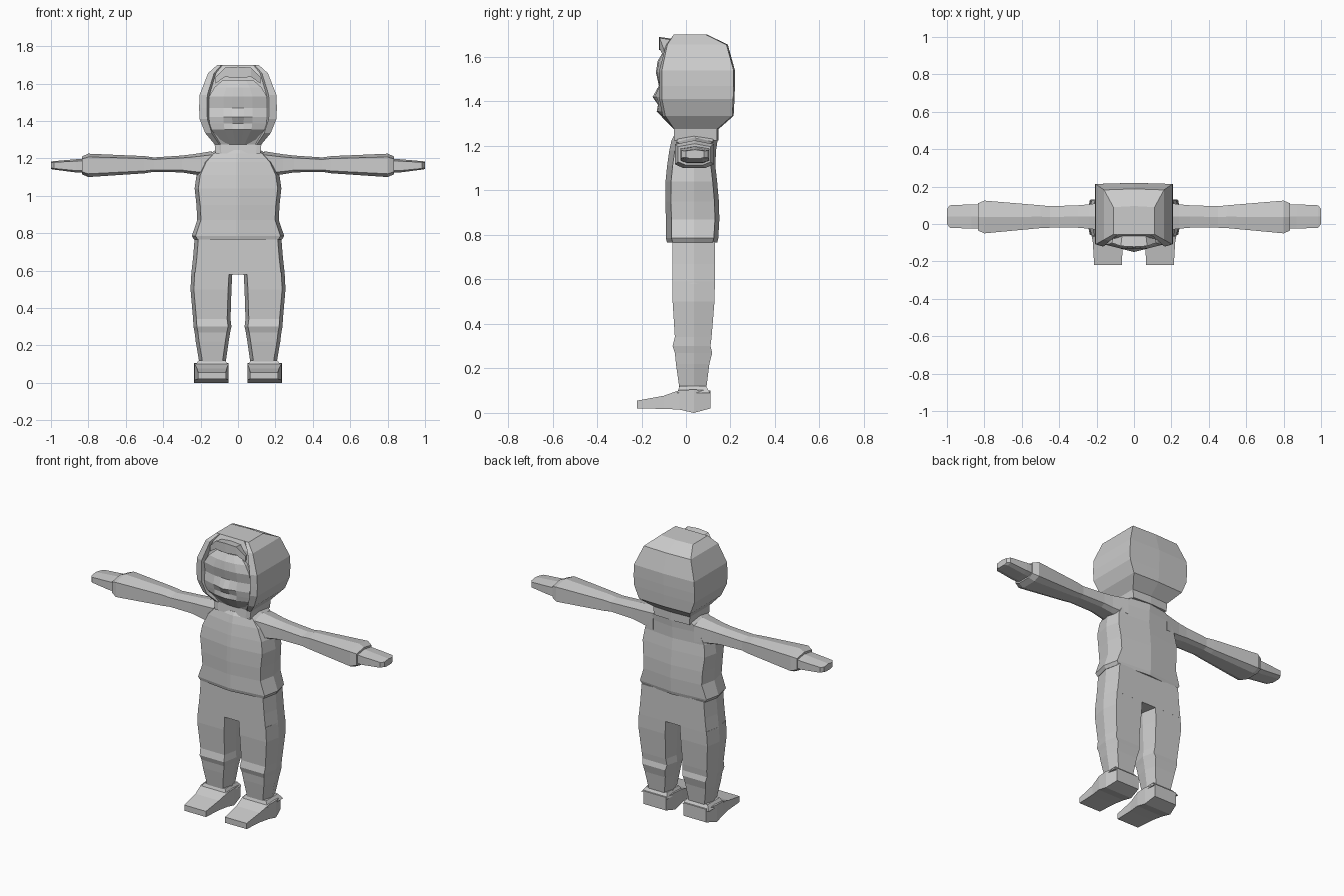
import bpy, bmesh

mat = bpy.data.materials.new("plain_grey")
mat.diffuse_color = (0.6, 0.6, 0.6, 1)


def loft(name, rings):
    """Skin a list of equal-length point rings and cap both ends."""
    bm = bmesh.new()
    vs = [[bm.verts.new(p) for p in r] for r in rings]
    n = len(rings[0])
    for a, b in zip(vs, vs[1:]):
        for i in range(n):
            j = (i + 1) % n
            bm.faces.new((a[i], a[j], b[j], b[i]))
    bm.faces.new(vs[0])
    bm.faces.new(vs[-1])
    bmesh.ops.recalc_face_normals(bm, faces=bm.faces)
    me = bpy.data.meshes.new(name)
    bm.to_mesh(me)
    bm.free()
    me.materials.append(mat)
    ob = bpy.data.objects.new(name, me)
    bpy.context.collection.objects.link(ob)
    return ob


def pair(name, rings):
    """Loft a part on both sides of the body."""
    loft("left_" + name, rings)
    loft("right_" + name, [[(-x, y, z) for x, y, z in r] for r in rings])


def sym(half, z):
    """Close a half outline (first and last point on x = 0) into a full ring."""
    return [(x, y, z) for x, y in half] + [(-x, y, z) for x, y in half[-2:0:-1]]


# Jacket: z, half width, front, back, corner inset
jacket = [(0.765, 0.235, -0.085, 0.14, 0.02), (0.785, 0.247, -0.09, 0.145, 0.02),
          (0.87, 0.218, -0.09, 0.15, 0.02), (0.95, 0.222, -0.093, 0.148, 0.02),
          (1.04, 0.232, -0.092, 0.14, 0.02), (1.11, 0.222, -0.085, 0.132, 0.02),
          (1.18, 0.20, -0.075, 0.135, 0.03), (1.225, 0.15, -0.065, 0.142, 0.02),
          (1.245, 0.12, -0.055, 0.142, 0.02)]
loft("jacket", [sym([(0, f), (0.012, f), (w - c, f + 0.025), (w, 0.035),
                     (w - c, b - 0.02), (0, b)], z) for z, w, f, b, c in jacket])

# Sleeves and hands: x, bottom, top, front, back
def arm_ring(x, z0, z1, y0, y1):
    m, h = (y0 + y1) / 2, z1 - z0
    lo, hi = z0 + 0.14 * h, z1 - 0.14 * h
    q = (y1 - y0) * 0.22
    return [(x, m, z1), (x, y1, hi), (x, y1, lo), (x, y1 - q, z0),
            (x, y0 + q, z0), (x, y0, lo), (x, y0, hi)]


sleeve = [(0.14, 1.10, 1.238, -0.04, 0.12), (0.24, 1.115, 1.222, -0.025, 0.105),
          (0.30, 1.125, 1.215, -0.02, 0.10), (0.45, 1.128, 1.205, -0.02, 0.095),
          (0.50, 1.12, 1.212, -0.022, 0.10), (0.80, 1.10, 1.225, -0.05, 0.125),
          (0.835, 1.115, 1.21, -0.035, 0.11)]
pair("sleeve", [arm_ring(*s) for s in sleeve])
hand = [(0.80, 1.122, 1.20, -0.025, 0.105), (0.87, 1.125, 1.195, -0.025, 0.105),
        (0.985, 1.14, 1.185, -0.02, 0.10), (1.0, 1.143, 1.183, 0.0, 0.08)]
pair("hand", [arm_ring(*s) for s in hand])

# Trouser hips
loft("hips", [sym([(0, -0.06), (w - 0.02, -0.06), (w, 0.035), (w - 0.02, 0.13), (0, 0.13)], z)
              for z, w in [(0.58, 0.25), (0.67, 0.24), (0.77, 0.232)]])

# Trouser legs: z, inner, outer, front, back
legs = [(0.59, 0.03, 0.249, -0.06, 0.13), (0.50, 0.035, 0.254, -0.06, 0.128),
        (0.34, 0.04, 0.24, -0.05, 0.115), (0.30, 0.035, 0.238, -0.06, 0.11),
        (0.27, 0.042, 0.232, -0.05, 0.118), (0.22, 0.05, 0.226, -0.045, 0.105),
        (0.115, 0.065, 0.208, -0.03, 0.092)]
pair("trouser_leg", [[(i, 0.035, z), (i + 0.018, f, z), (o - 0.018, f, z),
                      (o, 0.035, z), (o - 0.018, b, z), (i + 0.018, b, z)]
                     for z, i, o, f, b in legs])

# Ankle cuffs
pair("ankle", [[(i, f, z), (o, f, z), (o, b, z), (i, b, z)] for z, i, o, f, b in
               [(0.09, 0.052, 0.232, -0.04, 0.108), (0.12, 0.068, 0.21, -0.028, 0.09)]])

# Shoes: y, inner, outer, bottom, top
shoe = [(-0.22, 0.065, 0.213, 0.02, 0.055), (-0.10, 0.06, 0.22, 0.018, 0.077),
        (-0.03, 0.05, 0.232, 0.015, 0.102), (0.035, 0.05, 0.235, 0.0, 0.105),
        (0.11, 0.06, 0.215, 0.02, 0.10)]
pair("shoe", [[(i, y, b), (o, y, b), (o, y, t), (i, y, t)] for y, i, o, b, t in shoe])

# Hood: z, half width, front, back, rim depth
hood = [(1.225, 0.12, -0.055, 0.14, 0), (1.275, 0.125, -0.05, 0.14, 0.005),
        (1.335, 0.175, -0.075, 0.208, 0.03), (1.41, 0.205, -0.09, 0.212, 0.03),
        (1.47, 0.208, -0.09, 0.214, 0.03), (1.54, 0.205, -0.09, 0.214, 0.03),
        (1.655, 0.16, -0.075, 0.182, 0.015), (1.70, 0.11, -0.055, 0.09, 0)]
loft("hood", [sym([(0, f), (w * 0.74, f), (w * 0.8, f - r), (w, f - r * 0.6),
                   (w, b), (0, b + 0.006)], z) for z, w, f, b, r in hood])

# Face: z, half width, centre y, mid y, side y
face = [(1.275, 0.07, -0.055, -0.053, -0.045), (1.355, 0.145, -0.132, -0.122, -0.095),
        (1.385, 0.152, -0.126, -0.122, -0.105), (1.42, 0.155, -0.15, -0.13, -0.108),
        (1.47, 0.155, -0.122, -0.118, -0.10), (1.53, 0.155, -0.135, -0.13, -0.11),
        (1.58, 0.125, -0.128, -0.122, -0.105), (1.62, 0.08, -0.105, -0.10, -0.09)]
loft("face", [sym([(0, c), (w * 0.2, c * 0.6 + m * 0.4), (w * 0.5, m), (w, s), (w, 0), (0, 0)], z)
              for z, w, c, m, s in face])

# Hair tuft under the hood's top edge: x, low z, high z, tip y
tuft = [(-0.12, 1.60, 1.635, -0.10), (-0.07, 1.635, 1.685, -0.118), (0, 1.63, 1.69, -0.122),
        (0.07, 1.635, 1.685, -0.118), (0.12, 1.60, 1.635, -0.10)]
loft("hair_tuft", [[(x, y, a), (x, y, b), (x * 0.9, -0.05, b - 0.01), (x * 0.9, -0.06, a + 0.01)]
                   for x, a, b, y in tuft])
